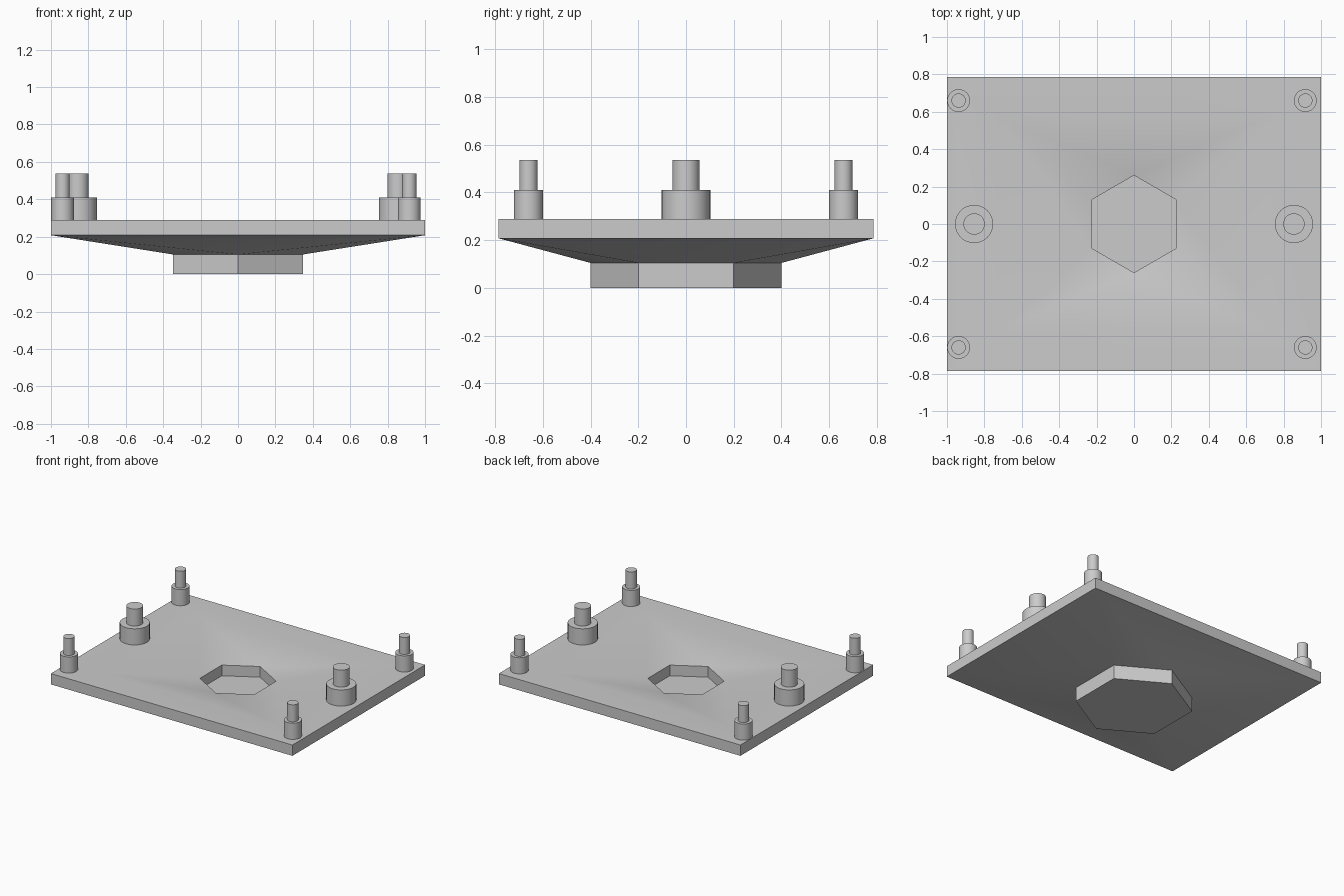
import bpy, bmesh, math

if "Cube" in bpy.data.objects:
    bpy.data.objects.remove(bpy.data.objects["Cube"])

grey = bpy.data.materials.new("plain grey")
grey.diffuse_color = (0.6, 0.6, 0.6, 1)
grey.use_nodes = True
grey.node_tree.nodes["Principled BSDF"].inputs["Base Color"].default_value = grey.diffuse_color


def rect(bm, x, y, z):
    return [bm.verts.new((sx * x, sy * y, z)) for sx, sy in ((-1, 1), (-1, -1), (1, -1), (1, 1))]


def hexagon(bm, r, z):
    angles = [math.radians(90 + 60 * i) for i in range(6)]
    return [bm.verts.new((r * math.cos(a), r * math.sin(a), z)) for a in angles]


def bridge(bm, a, b):
    n = len(a)
    for i in range(n):
        bm.faces.new((a[i], a[(i + 1) % n], b[(i + 1) % n], b[i]))


def loft(bm, c, h):
    # rectangle corners c blended to hexagon corners h
    for f in ((c[0], h[0], h[1]), (c[0], h[1], h[2], c[1]), (c[1], h[2], h[3]),
              (c[1], h[3], c[2]), (c[2], h[3], h[4]), (c[2], h[4], h[5], c[3]),
              (c[3], h[5], h[0]), (c[3], h[0], c[0])):
        bm.faces.new(f)


def finish(bm, name):
    bmesh.ops.recalc_face_normals(bm, faces=bm.faces)
    mesh = bpy.data.meshes.new(name)
    bm.to_mesh(mesh)
    bm.free()
    mesh.materials.append(grey)
    obj = bpy.data.objects.new(name, mesh)
    bpy.context.collection.objects.link(obj)
    bpy.ops.object.select_all(action='DESELECT')
    obj.select_set(True)
    bpy.context.view_layer.objects.active = obj
    bpy.ops.object.shade_smooth_by_angle(angle=math.radians(30))


# Dished plate with a hexagonal foot and pocket
bm = bmesh.new()
foot = hexagon(bm, 0.4, 0)
neck = hexagon(bm, 0.4, 0.105)
low = rect(bm, 1, 0.785, 0.208)
top = rect(bm, 1, 0.785, 0.289)
dish = rect(bm, 0.73, 0.575, 0.289)
rim = hexagon(bm, 0.26, 0.21)
floor = hexagon(bm, 0.26, 0.13)
bm.faces.new(foot)
bridge(bm, foot, neck)
loft(bm, low, neck)
bridge(bm, low, top)
bridge(bm, top, dish)
loft(bm, dish, rim)
bridge(bm, rim, floor)
bm.faces.new(floor)
finish(bm, "dished_plate")


# Stepped studs: wide collar with a thin pin on top
def stud(name, x, y, collar_r, pin_r):
    bm = bmesh.new()
    n = 32
    rings = []
    for r, z in ((collar_r, 0.285), (collar_r, 0.41), (pin_r, 0.41), (pin_r, 0.537)):
        rings.append([bm.verts.new((x + r * math.cos(2 * math.pi * i / n),
                                    y + r * math.sin(2 * math.pi * i / n), z)) for i in range(n)])
    for a, b in zip(rings, rings[1:]):
        bridge(bm, a, b)
    bm.faces.new(rings[0])
    bm.faces.new(rings[-1])
    finish(bm, name)


for side, x_small, x_large in (("left", -0.938, -0.855), ("right", 0.916, 0.855)):
    stud(side + "_middle_stud", x_large, 0, 0.102, 0.057)
    for end, y in (("front", -0.66), ("back", 0.66)):
        stud(f"{side}_{end}_corner_stud", x_small, y, 0.061, 0.038)
